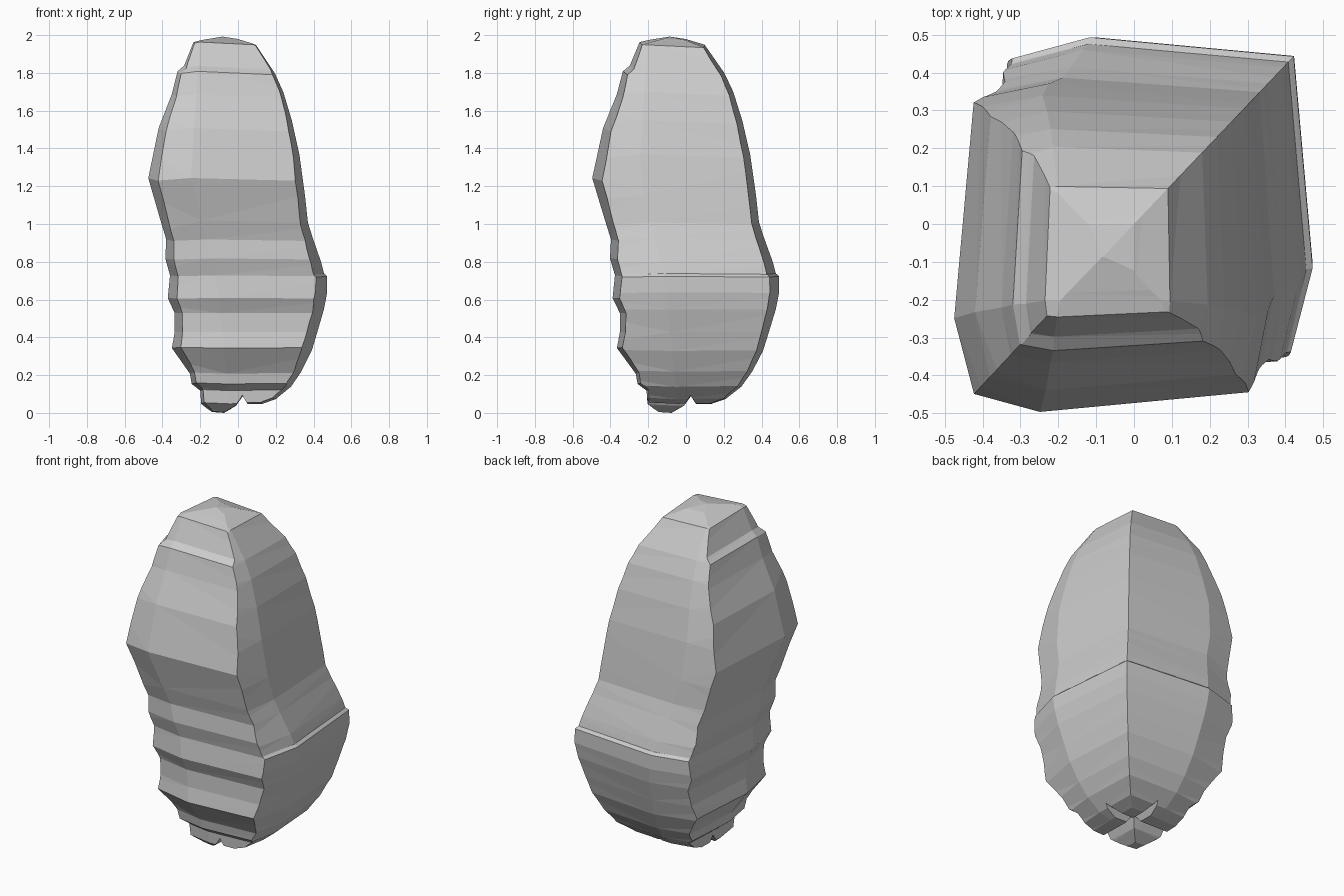
import bpy, bmesh

if "Cube" in bpy.data.objects:
    bpy.data.objects.remove(bpy.data.objects["Cube"])

# Outline shared by the front and side views (across, height)
OUTLINE = [(-.195, .05), (-.14, .005), (-.075, 0), (-.01, .04), (.025, .09), (.05, .05),
           (.13, .05), (.2, .075), (.28, .14), (.335, .22), (.39, .33), (.42, .43), (.455, .55),
           (.472, .64), (.472, .725), (.455, .74), (.44, .8), (.395, .93), (.37, 1.01),
           (.355, 1.15), (.325, 1.37), (.285, 1.55), (.24, 1.7), (.195, 1.8), (.095, 1.95),
           (0, 1.985), (-.085, 2), (-.175, 1.98), (-.235, 1.965), (-.285, 1.84), (-.32, 1.81),
           (-.35, 1.69), (-.42, 1.51), (-.475, 1.245), (-.41, 1.02), (-.38, .92), (-.385, .82),
           (-.36, .73), (-.372, .61), (-.335, .53), (-.335, .43), (-.35, .345), (-.255, .21),
           (-.245, .155), (-.2, .12)]


def ridge(z):
    """Depth at which the outline is widest, by height."""
    keys = [(0, -.04), (.7, -.11), (1.25, -.25), (2, -.2)]
    for (z0, d0), (z1, d1) in zip(keys, keys[1:]):
        if z <= z1:
            return d0 + (d1 - d0) * (z - z0) / (z1 - z0)
    return -.2


def prism(name, width, swap):
    """Outline extruded through the depth, tapering in front of and behind the ridge."""
    bm = bmesh.new()
    rings = []
    for end in (-.62, None, .62):
        ring = []
        for x, z in OUTLINE:
            d = ridge(z)
            depth = d if end is None else end
            off = depth - d
            t = .55 * -off if off < 0 else .19 * off
            px = x * width * (1 - t)
            pz = z - (z - .5) * t * .18
            ring.append(bm.verts.new((depth, px, pz) if swap else (px, depth, pz)))
        rings.append(ring)
    n = len(OUTLINE)
    for a, b in zip(rings, rings[1:]):
        for i in range(n):
            j = (i + 1) % n
            bm.faces.new((a[i], a[j], b[j], b[i]))
    bm.faces.new(rings[0])
    bm.faces.new(rings[-1])
    bmesh.ops.triangulate(bm, faces=bm.faces[:])
    bmesh.ops.recalc_face_normals(bm, faces=bm.faces[:])
    me = bpy.data.meshes.new(name)
    bm.to_mesh(me)
    bm.free()
    ob = bpy.data.objects.new(name, me)
    bpy.context.collection.objects.link(ob)
    return ob


# Body: where the front prism and the side prism overlap
body = prism("carved_body", 1.0, False)
cutter = prism("side_cutter", 1.045, True)
mod = body.modifiers.new("overlap", 'BOOLEAN')
mod.operation = 'INTERSECT'
mod.solver = 'EXACT'
mod.object = cutter
bpy.context.view_layer.objects.active = body
bpy.ops.object.modifier_apply(modifier=mod.name)
bpy.data.objects.remove(cutter)

# Stand the body on the ground
low = min(v.co.z for v in body.data.vertices)
for v in body.data.vertices:
    v.co.z -= low
